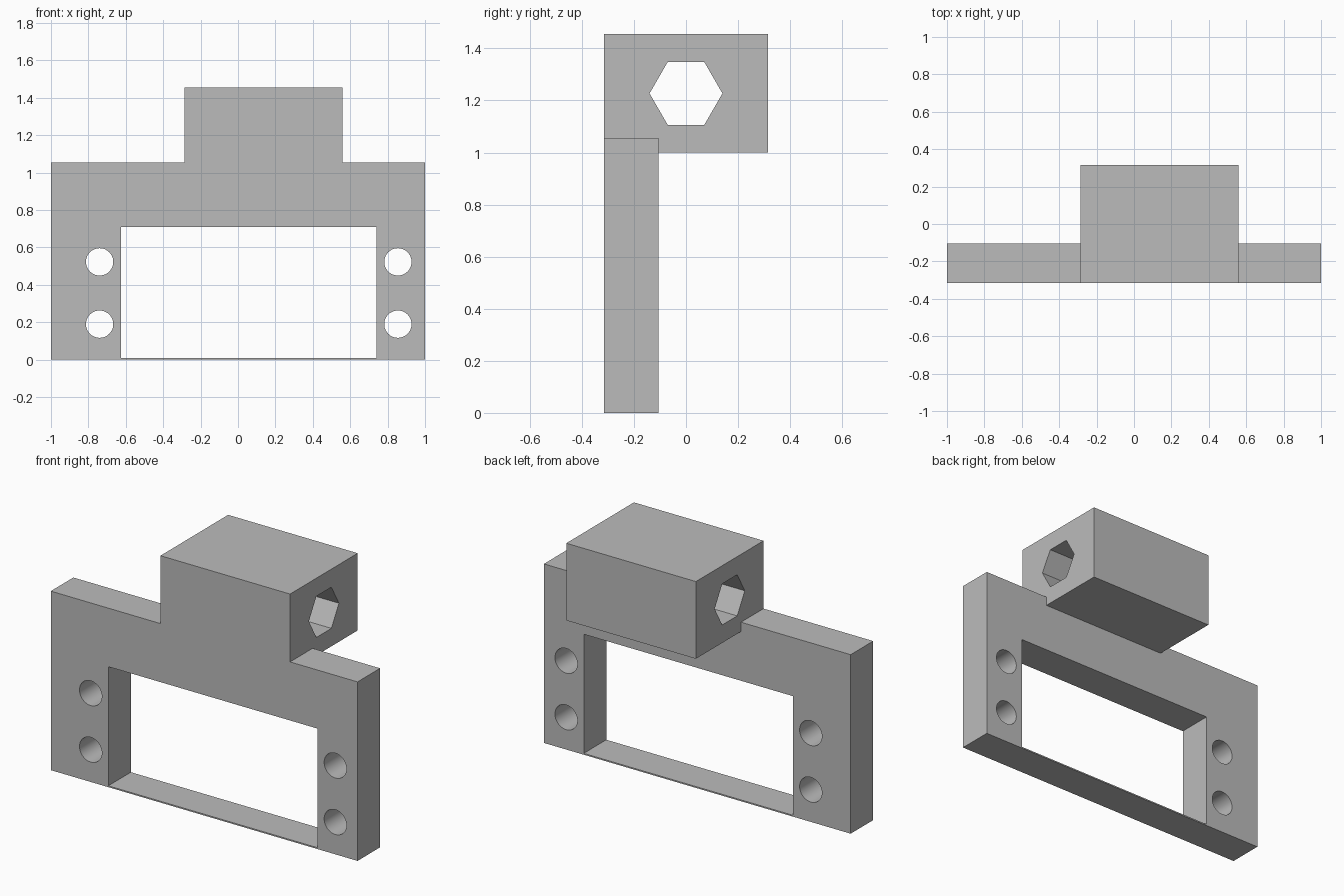
import bpy
import math

cube = bpy.data.objects.get("Cube")
if cube:
    bpy.data.objects.remove(cube, do_unlink=True)

grey = bpy.data.materials.new("plain_grey")
grey.use_nodes = True
COLOUR = (0.5, 0.5, 0.5, 1)
grey.diffuse_color = COLOUR
grey.node_tree.nodes["Principled BSDF"].inputs["Base Color"].default_value = COLOUR


def box(name, x, y, z):
    """Box spanning the given (low, high) ranges."""
    bpy.ops.mesh.primitive_cube_add(size=1, location=[sum(r) / 2 for r in (x, y, z)])
    ob = bpy.context.object
    ob.name = name
    ob.scale = [r[1] - r[0] for r in (x, y, z)]
    bpy.ops.object.transform_apply(location=True, rotation=True, scale=True)
    ob.data.materials.append(grey)
    return ob


def rod(name, sides, radius, length, location, rotation):
    bpy.ops.mesh.primitive_cylinder_add(vertices=sides, radius=radius, depth=length,
                                        location=location, rotation=rotation)
    ob = bpy.context.object
    ob.name = name
    bpy.ops.object.transform_apply(location=True, rotation=True, scale=True)
    ob.data.materials.append(grey)
    return ob


def combine(target, other, operation):
    """Apply a boolean and discard the second object."""
    mod = target.modifiers.new("boolean", 'BOOLEAN')
    mod.object, mod.operation, mod.solver = other, operation, 'EXACT'
    bpy.context.view_layer.objects.active = target
    bpy.ops.object.modifier_apply(modifier=mod.name)
    bpy.data.objects.remove(other, do_unlink=True)


# Upright mounting plate joined to the overhanging block
FRONT, PLATE_BACK, BLOCK_BACK = -0.315, -0.105, 0.315
bracket = box("mounting_bracket", (-1, 1), (FRONT, PLATE_BACK), (0, 1.055))
block = box("block", (-0.285, 0.56), (FRONT, BLOCK_BACK), (1.0, 1.455))
combine(bracket, block, 'UNION')

# Rectangular window, leaving a thin strip along the bottom
window = box("window_cutter", (-0.625, 0.74), (-0.5, 0.1), (0.008, 0.71))
combine(bracket, window, 'DIFFERENCE')

# Four round screw holes
for x in (-0.74, 0.855):
    for z in (0.19, 0.523):
        hole = rod("screw_hole_cutter", 48, 0.073, 0.5, (x, -0.21, z), (math.pi / 2, 0, 0))
        combine(bracket, hole, 'DIFFERENCE')

# Hexagonal bore running sideways through the block, corners up and down
bore = rod("bore_cutter", 6, 0.14, 2, (0.14, 0, 1.227), (0, math.pi / 2, 0))
combine(bracket, bore, 'DIFFERENCE')

# Smooth the round holes while keeping the box edges crisp
bpy.ops.object.select_all(action='DESELECT')
bracket.select_set(True)
bpy.context.view_layer.objects.active = bracket
bpy.ops.object.shade_smooth_by_angle(angle=math.radians(30))
